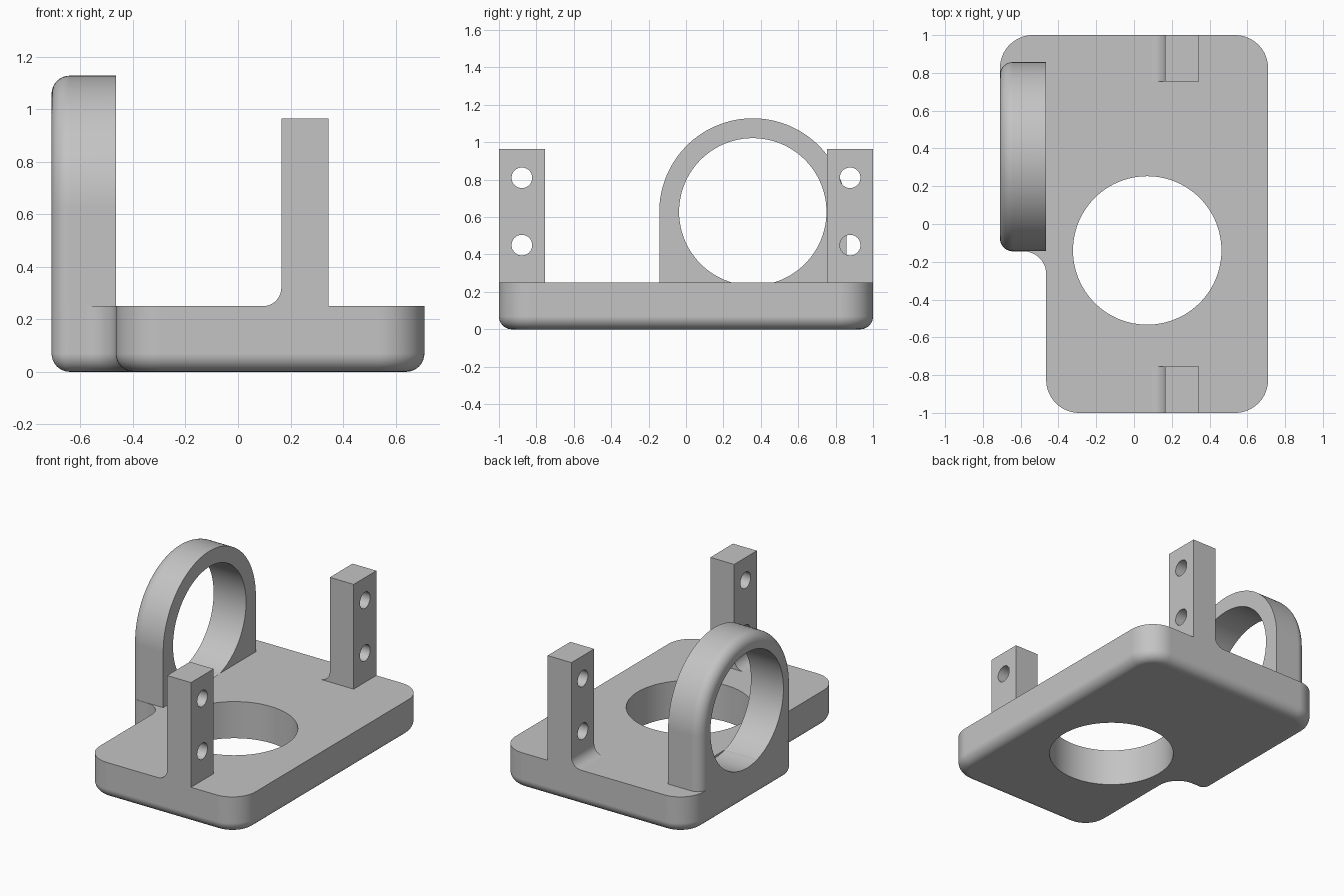
import bpy, bmesh
from math import sin, cos, radians, pi
from mathutils import Matrix, Vector

if "Cube" in bpy.data.objects:
    bpy.data.objects.remove(bpy.data.objects["Cube"])

grey = bpy.data.materials.new("light grey")
grey.use_nodes = True
colour = (0.55, 0.55, 0.55, 1)
grey.diffuse_color = colour
grey.node_tree.nodes["Principled BSDF"].inputs["Base Color"].default_value = colour

TOP = 0.25       # top of the base plate
ROUND = 0.069    # rounding of the plate underside and the ring's outer rim
FILLET = [(ROUND * (1 - sin(a)), ROUND * (1 - cos(a)))
          for a in [radians(9 * i) for i in range(11)]]   # (inset, depth)


def arc(cx, cy, r, start, end, n=16):
    angles = [radians(start + (end - start) * i / n) for i in range(n + 1)]
    return [(cx + r * cos(a), cy + r * sin(a)) for a in angles]


def loft(name, loops):
    """Skin a stack of matching closed loops and cap both ends."""
    bm = bmesh.new()
    rings = [[bm.verts.new(p) for p in loop] for loop in loops]
    for a, b in zip(rings, rings[1:]):
        for i in range(len(a)):
            j = (i + 1) % len(a)
            bm.faces.new((a[i], a[j], b[j], b[i]))
    bm.faces.new(rings[0][::-1])
    bm.faces.new(rings[-1])
    bmesh.ops.recalc_face_normals(bm, faces=bm.faces)
    mesh = bpy.data.meshes.new(name)
    bm.to_mesh(mesh)
    bm.free()
    mesh.materials.append(grey)
    obj = bpy.data.objects.new(name, mesh)
    bpy.context.collection.objects.link(obj)
    return obj


def drill(obj, centre, radius, depth, axis):
    """Cut a round hole along the x or z axis."""
    bm = bmesh.new()
    turn = Matrix.Rotation(pi / 2, 4, 'Y') if axis == 'x' else Matrix()
    bmesh.ops.create_cone(bm, cap_ends=True, segments=96, radius1=radius,
                          radius2=radius, depth=depth,
                          matrix=Matrix.Translation(Vector(centre)) @ turn)
    mesh = bpy.data.meshes.new("hole_cutter")
    bm.to_mesh(mesh)
    bm.free()
    mesh.materials.append(grey)
    cutter = bpy.data.objects.new("hole_cutter", mesh)
    cutter.hide_render = True
    bpy.context.collection.objects.link(cutter)
    cut = obj.modifiers.new("hole", 'BOOLEAN')
    cut.operation, cut.solver, cut.object = 'DIFFERENCE', 'EXACT', cutter
    select(obj)
    bpy.ops.object.modifier_apply(modifier=cut.name)
    bpy.data.objects.remove(cutter)


def select(obj):
    bpy.ops.object.select_all(action='DESELECT')
    obj.select_set(True)
    bpy.context.view_layer.objects.active = obj


def finish(obj):
    select(obj)
    bpy.ops.object.shade_smooth_by_angle(angle=radians(30))
    obj.modifiers.new("even_shading", 'WEIGHTED_NORMAL').keep_sharp = True


# Base plate: stepped outline with rounded corners and a rounded underside
def plate_loop(d, z):
    big = 0.175
    small = 0.07
    notch = 0.12
    pts = (arc(-0.465 + big, -1 + big, big - d, 180, 270)
           + arc(0.71 - big, -1 + big, big - d, 270, 360)
           + arc(0.71 - big, 1 - big, big - d, 0, 90)
           + arc(-0.71 + big, 1 - big, big - d, 90, 180)
           + arc(-0.71 + small, -0.145 + small, small - d, 180, 270)
           + arc(-0.465 - notch, -0.145 - notch, notch + d, 90, 0))
    return [(x, y, z) for x, y in pts]


plate = loft("base_plate", [plate_loop(d, z) for d, z in FILLET]
             + [plate_loop(0, TOP)])
drill(plate, (0.07, -0.14, 0.1), 0.393, 1, 'z')

# Upright ring: arch standing on the plate with a rounded outer rim
RING_Y, RING_Z = 0.357, 0.628


def ring_loop(d, x):
    r = 0.5 - d
    pts = ([(RING_Y + r, TOP)] + arc(RING_Y, RING_Z, r, 0, 180, 64)
           + [(RING_Y - r, TOP)])
    return [(x, y, z) for y, z in pts]


ring = loft("ring_holder", [ring_loop(d, -0.71 + t) for d, t in FILLET]
            + [ring_loop(0, -0.465)])
# The bore also leaves a shallow groove in the plate, ending at the ring's face
for part in (ring, plate):
    reach = 0.01 if part is ring else 0
    drill(part, (-0.665 + reach, RING_Y, RING_Z), 0.394, 0.4, 'x')

# Two drilled posts with a fillet at the foot
for name, y in (("front_post", -0.8775), ("back_post", 0.8775)):
    foot = arc(0.095, TOP + 0.07, 0.07, 270, 360, 10)
    profile = foot + [(0.165, 0.965), (0.345, 0.965), (0.345, TOP)]
    post = loft(name, [[(x, y + s * 0.1225, z) for x, z in profile]
                       for s in (-1, 1)])
    for z in (0.45, 0.81):
        drill(post, (0.25, y, z), 0.055, 0.5, 'x')
    finish(post)

finish(plate)
finish(ring)
